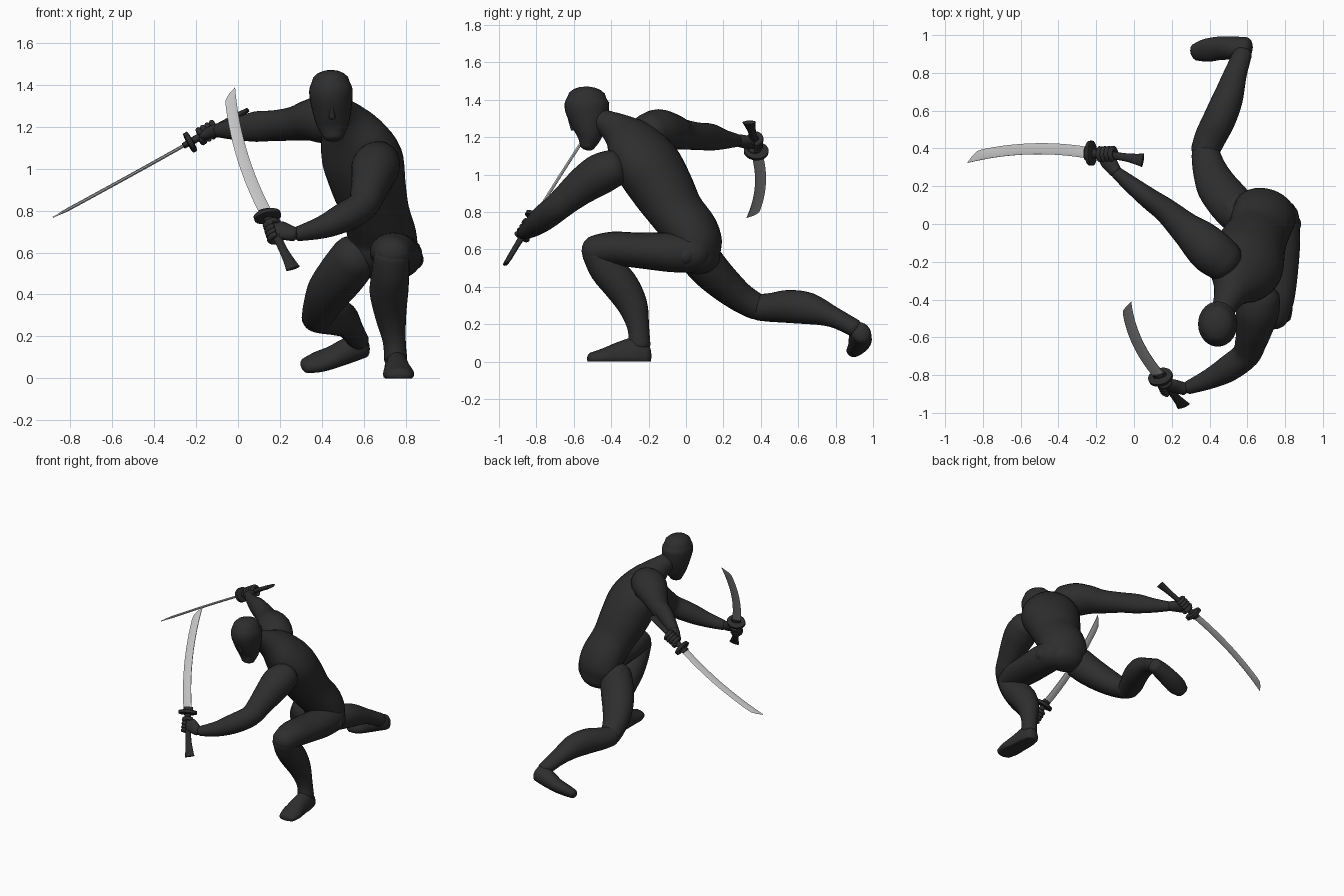
import bpy, bmesh, math
from mathutils import Vector as V

if "Cube" in bpy.data.objects:
    bpy.data.objects.remove(bpy.data.objects["Cube"])


def material(name, c):
    m = bpy.data.materials.new(name)
    m.diffuse_color = (c, c, c, 1)
    m.use_nodes = True
    m.node_tree.nodes["Principled BSDF"].inputs["Base Color"].default_value = m.diffuse_color
    return m


SUIT = material("black cloth", 0.027)
HILT = material("dark hilt", 0.024)
STEEL = material("steel", 0.56)


def finish(name, bm, mat, angle=60):
    bmesh.ops.recalc_face_normals(bm, faces=bm.faces)
    me = bpy.data.meshes.new(name)
    bm.to_mesh(me)
    bm.free()
    me.materials.append(mat)
    ob = bpy.data.objects.new(name, me)
    bpy.context.collection.objects.link(ob)
    bpy.ops.object.select_all(action='DESELECT')
    bpy.context.view_layer.objects.active = ob
    ob.select_set(True)
    bpy.ops.object.shade_smooth_by_angle(angle=math.radians(angle))
    return ob


def spline(pts, steps):
    """Catmull-Rom through tuples of any length."""
    out = []
    for i in range(len(pts) - 1):
        p = [pts[max(0, min(len(pts) - 1, i + k))] for k in (-1, 0, 1, 2)]
        for s in range(steps):
            t = s / steps
            out.append([0.5 * (2 * b + (c - a) * t + (2 * a - 5 * b + 4 * c - d) * t * t
                               + (3 * b - a - 3 * c + d) * t ** 3) for a, b, c, d in zip(*p)])
    return out + [list(pts[-1])]


def loft(name, stations, side, side_end=None, mat=SUIT, caps=(0.7, 0.7), seg=24,
         steps=4, floor=None):
    """Elliptical limb; stations are (x, y, z, half width along side, half depth)."""
    rows = spline(stations, steps)
    n = len(rows)
    side, side_end = V(side), V(side_end or side)
    frames = []
    for i, r in enumerate(rows):
        t = (V(rows[min(i + 1, n - 1)][:3]) - V(rows[max(i - 1, 0)][:3])).normalized()
        s = side.lerp(side_end, i / (n - 1))
        s = (s - t * s.dot(t)).normalized()
        frames.append((V(r[:3]), s, t.cross(s), r[3], r[4], t))

    def dome(f, length, sign):
        c, s, d, a, b, t = f
        return [(c + t * sign * math.sin(k) * length * min(a, b), s, d,
                 a * math.cos(k), b * math.cos(k), t) for k in (0.4, 0.8, 1.15, 1.45)]
    frames = dome(frames[0], caps[0], -1)[::-1] + frames + dome(frames[-1], caps[1], 1)
    bm = bmesh.new()
    rings = []
    for c, s, d, a, b, t in frames:
        ring = []
        for k in range(seg):
            q = 2 * math.pi * k / seg
            p = c + s * a * math.cos(q) + d * b * math.sin(q)
            if floor is not None:
                p.z = max(p.z, floor)
            ring.append(bm.verts.new(p))
        rings.append(ring)
    for r0, r1 in zip(rings, rings[1:]):
        for k in range(seg):
            bm.faces.new((r0[k], r0[k - 1], r1[k - 1], r1[k]))
    bm.faces.new(rings[0])
    bm.faces.new(rings[-1])
    return finish(name, bm, mat)


def ball(name, c, r):
    bm = bmesh.new()
    bmesh.ops.create_uvsphere(bm, u_segments=20, v_segments=12, radius=r)
    bmesh.ops.translate(bm, verts=bm.verts, vec=c)
    return finish(name, bm, SUIT)


# torso, twisting from hips to shoulders, then neck
loft("torso", [(.70, .085, .54, .13, .10), (.695, .065, .60, .165, .128),
               (.685, .035, .69, .168, .138), (.655, -.05, .80, .165, .145),
               (.62, -.13, .93, .185, .165), (.59, -.21, 1.06, .205, .165),
               (.55, -.29, 1.17, .17, .13), (.515, -.36, 1.235, .10, .095),
               (.485, -.425, 1.275, .068, .07), (.46, -.49, 1.30, .06, .06)],
     (.96, -.25, 0), (.72, -.55, -.40), seg=32)

# hooded head and nose ridge
loft("head", [(.455, -.527, 1.155, .05, .042), (.452, -.517, 1.21, .077, .070),
              (.447, -.52, 1.29, .095, .103), (.443, -.53, 1.37, .104, .120),
              (.442, -.53, 1.415, .090, .103)], (1, 0, 0), caps=(.6, .62), seg=28)
loft("nose", [(.447, -.622, 1.30, .008, .010), (.449, -.603, 1.245, .016, .014)],
     (1, 0, 0), seg=12)

# arms
loft("right_arm", [(.48, -.20, 1.225, .105, .11), (.41, -.145, 1.235, .115, .12),
                   (.34, -.08, 1.23, .098, .108), (.27, -.02, 1.215, .082, .086),
                   (.17, .07, 1.205, .073, .066), (.08, .135, 1.20, .072, .056),
                   (-.01, .205, 1.188, .052, .045), (-.09, .27, 1.183, .035, .033)],
     (0, 0, 1))
loft("left_arm", [(.67, -.385, 1.035, .105, .10), (.655, -.455, 1.005, .115, .11),
                  (.64, -.54, .95, .10, .10), (.62, -.62, .885, .084, .085),
                  (.59, -.695, .82, .075, .074), (.50, -.765, .765, .07, .07),
                  (.40, -.82, .72, .054, .054), (.29, -.865, .69, .036, .036)],
     (1, 0, 0), (0, 0, 1))

# front leg
loft("left_thigh", [(.765, .03, .58, .11, .105), (.765, -.09, .585, .115, .105),
                    (.75, -.25, .595, .118, .095), (.74, -.39, .605, .11, .09),
                    (.735, -.48, .595, .09, .082)], (1, 0, 0), caps=(1, .95))
loft("left_shin", [(.733, -.49, .585, .085, .07), (.727, -.43, .50, .09, .09),
                   (.72, -.35, .41, .092, .094), (.728, -.285, .30, .075, .08),
                   (.745, -.255, .18, .055, .058), (.752, -.25, .09, .055, .06)],
     (1, 0, 0))
loft("left_foot", [(.755, -.215, .03, .05, .07), (.757, -.27, .03, .06, .10),
                   (.76, -.36, .025, .065, .08), (.766, -.44, .02, .074, .052),
                   (.77, -.50, .015, .062, .036)], (1, 0, 0), caps=(.6, .8), floor=0)

# trailing leg
loft("right_thigh", [(.555, .06, .575, .115, .11), (.50, .12, .50, .118, .105),
                     (.44, .20, .42, .11, .094), (.40, .29, .345, .09, .08),
                     (.38, .37, .297, .076, .072)], (1, 0, 0), caps=(.9, .9))
loft("right_shin", [(.375, .385, .29, .075, .07), (.405, .46, .29, .083, .078),
                    (.45, .55, .295, .086, .088), (.495, .66, .283, .081, .084),
                    (.535, .79, .237, .062, .055), (.575, .90, .18, .05, .048)],
     (1, 0, 0))
loft("right_foot", [(.595, .935, .155, .052, .06), (.53, .932, .135, .06, .062),
                    (.45, .93, .10, .066, .05), (.38, .918, .077, .066, .042),
                    (.33, .91, .062, .05, .034)], (0, .85, .53), caps=(.6, .9))

# hip joints
ball("left_hip_joint", (.835, 0, .567), .05)
ball("right_hip_joint", (.515, .085, .62), .05)


def sword(side, guard, d, e, wrist, palm_u):
    """Curved sword with guard, grip and the fist around it; d = blade, e = edge direction."""
    g, d = V(guard), V(d).normalized()
    e = V(e)
    e = (e - d * e.dot(d)).normalized()
    n = d.cross(e)
    L = .745

    def at(u, v=0, w=0):
        return g + d * u + e * v + n * w
    # blade: spine, ridge, cutting edge, ridge
    bm = bmesh.new()
    rings = []
    for i in range(25):
        t = i / 24
        v = .14 * t * (1 - t)
        w = .031 - .004 * t
        tip = max(0, (t - .9) / .1)
        spine = v - w
        edge = spine + 2 * w * (1 - .97 * tip ** 1.6)
        th = .008 * (1 - .9 * tip)
        mid = spine + (edge - spine) * .35
        rings.append([bm.verts.new(at(L * t, *p)) for p in
                      ((spine, .003), (mid, th), (edge, 0), (mid, -th), (spine, -.003))])
    for a, b in zip(rings, rings[1:]):
        for k in range(5):
            bm.faces.new((a[k], a[k - 1], b[k - 1], b[k]))
    bm.faces.new(rings[0])
    bm.faces.new(rings[-1])
    finish(side + "_blade", bm, STEEL, 30)

    # guard plate with collar
    loft(side + "_guard", [(*at(-.012), .066, .052), (*at(.008), .066, .052)],
         e, mat=HILT, caps=(.1, .1), steps=1)
    loft(side + "_collar", [(*at(.01), .036, .016), (*at(.035), .034, .014)],
         e, mat=HILT, caps=(.1, .1), steps=1)
    # grip flaring to the pommel
    loft(side + "_grip", [(*at(0), .024, .018), (*at(-.10, -.012), .021, .017),
                          (*at(-.20, -.027), .021, .015), (*at(-.27, -.04), .028, .014),
                          (*at(-.315, -.048), .036, .011)], e, mat=HILT, caps=(.3, .2))
    # palm, then four fingers and a thumb curled round the grip
    c = at(palm_u, -.01)
    out = V(wrist) - c
    out = (out - d * out.dot(d)).normalized()
    q = d.cross(out)
    loft(side + "_palm", [(*V(wrist), .035, .033),
                          (*V(wrist).lerp(c + out * .03, .5), .042, .031),
                          (*(c + out * .03), .048, .027), (*(c + out * .008), .045, .026)], d)
    for k in range(5):
        u = (k - 1.5) * .024 if k < 4 else .045
        sgn = 1 if k < 4 else -1
        arc = (40, 95, 150, 205, 260) if k < 4 else (20, 70, 120, 170)
        pts = [(*(c + d * u + (out * math.cos(math.radians(a))
                               + q * sgn * math.sin(math.radians(a))) * .032), .0135, .0135)
               for a in arc]
        loft(f"{side}_finger_{k + 1}", pts, d, seg=10, steps=3, caps=(1, 1))


sword("left", (.14, -.81, .775), (-.175, .38, .59), (-.95, -.25, -.12),
      (.265, -.872, .688), -.095)
sword("right", (-.23, .375, 1.125), (-.655, -.025, -.36), (0, 1, -.06),
      (-.10, .28, 1.183), -.10)
